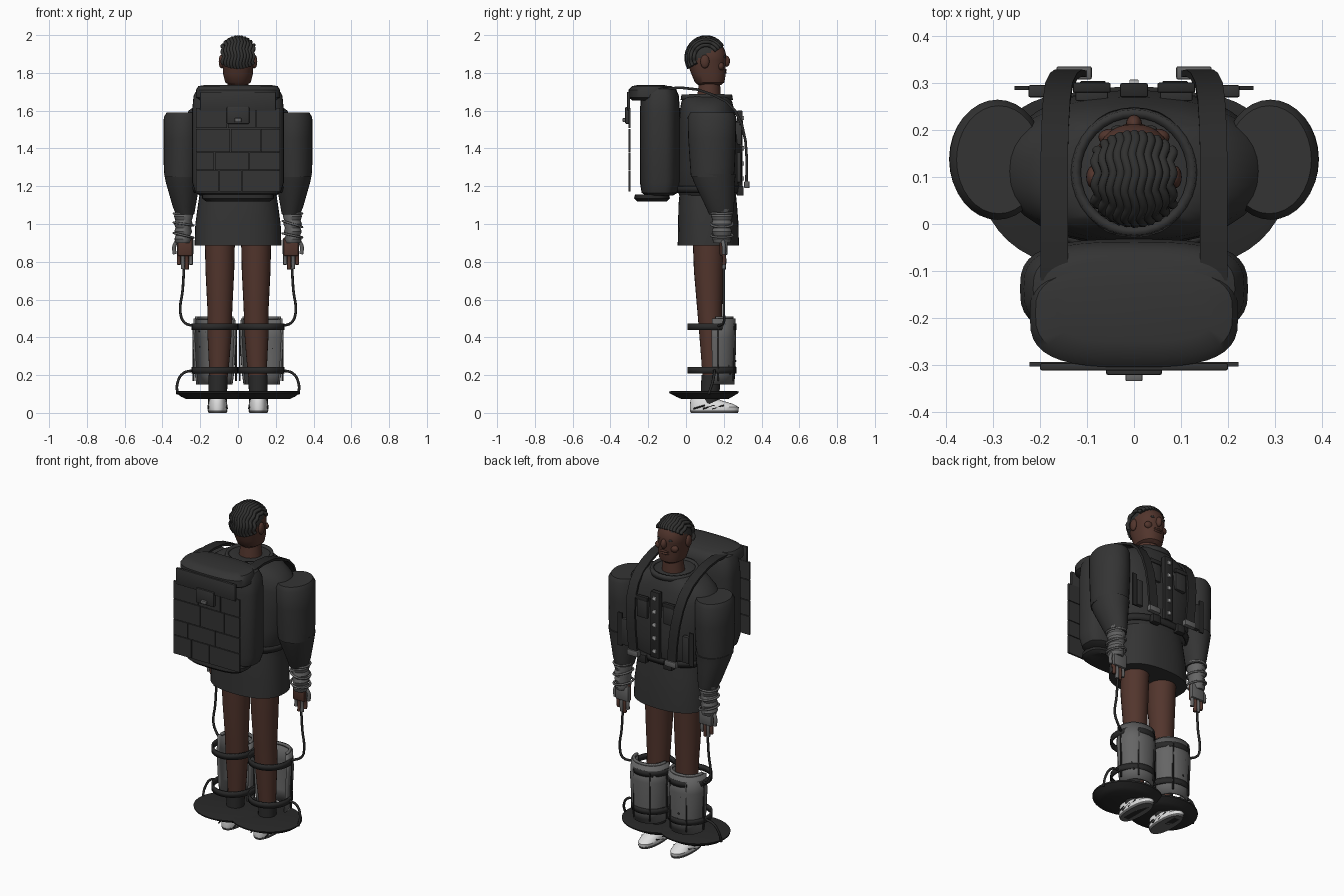
import bpy, bmesh, math, random
from mathutils import Vector

random.seed(4)


def material(name, r, g, b):
    m = bpy.data.materials.new(name)
    m.diffuse_color = (r, g, b, 1)
    return m


CLOTH = material("charcoal cloth", 0.034, 0.034, 0.034)
DARK = material("dark strap", 0.022, 0.022, 0.022)
SKIN = material("brown skin", 0.085, 0.036, 0.026)
HAIR = material("black hair", 0.03, 0.03, 0.029)
GREY = material("grey wrap", 0.13, 0.13, 0.13)
METAL = material("light metal", 0.45, 0.45, 0.45)
WHITE = material("white shoe", 0.75, 0.75, 0.75)


def finish(name, bm, *mats):
    bmesh.ops.recalc_face_normals(bm, faces=bm.faces[:])
    me = bpy.data.meshes.new(name)
    bm.to_mesh(me)
    bm.free()
    for m in mats:
        me.materials.append(m)
    ob = bpy.data.objects.new(name, me)
    bpy.context.collection.objects.link(ob)
    return ob


def loft(name, rings, mat, n=32, power=2.0, arc=None, wall=0):
    """Stack of rings (cx, cy, z, rx, ry); arc makes an open shell, wall a hollow band."""
    bm = bmesh.new()
    a0, a1 = arc or (0, 2 * math.pi)
    rows = []
    for cx, cy, z, rx, ry in rings:
        row = []
        for i in range(n + 1 if arc else n):
            a = a0 + (a1 - a0) * i / n
            c, s = math.cos(a), math.sin(a)
            x = math.copysign(abs(c) ** (2 / power), c)
            y = math.copysign(abs(s) ** (2 / power), s)
            row.append(bm.verts.new((cx + rx * x, cy + ry * y, z)))
        rows.append(row)
    for lo, hi in zip(rows, rows[1:]):
        for i in range(n):
            j = (i + 1) % len(lo)
            bm.faces.new((lo[i], lo[j], hi[j], hi[i]))
    if not wall:
        bm.faces.new(rows[0][::-1])
        bm.faces.new(rows[-1])
    ob = finish(name, bm, mat)
    if wall:
        mod = ob.modifiers.new("wall", "SOLIDIFY")
        mod.thickness = wall
        mod.offset = 0
    return ob


def box(name, lo, hi, mat, bevel=0.0):
    bm = bmesh.new()
    bmesh.ops.create_cube(bm, size=1)
    for v in bm.verts:
        v.co = Vector([(a + b) / 2 + c * (b - a) for a, b, c in zip(lo, hi, v.co)])
    if bevel:
        bmesh.ops.bevel(bm, geom=bm.edges[:], offset=bevel, segments=2, affect="EDGES", profile=0.5)
    return finish(name, bm, mat)


def side_box(name, s, lo, hi, mat, bevel=0.0):
    xs = sorted((s * lo[0], s * hi[0]))
    return box(name, (xs[0], lo[1], lo[2]), (xs[1], hi[1], hi[2]), mat, bevel)


def tube(name, pts, r, mat, cyclic=False):
    cu = bpy.data.curves.new(name, "CURVE")
    cu.dimensions = "3D"
    cu.bevel_depth, cu.bevel_resolution, cu.resolution_u = r, 2, 4
    cu.use_fill_caps = True
    sp = cu.splines.new("BEZIER")
    sp.bezier_points.add(len(pts) - 1)
    for p, co in zip(sp.bezier_points, pts):
        p.co = co
        p.handle_left_type = p.handle_right_type = "AUTO"
    sp.use_cyclic_u = cyclic
    cu.materials.append(mat)
    ob = bpy.data.objects.new(name, cu)
    bpy.context.collection.objects.link(ob)
    return ob


def ball(name, c, r, mat):
    bm = bmesh.new()
    bmesh.ops.create_uvsphere(bm, u_segments=16, v_segments=10, radius=1)
    for v in bm.verts:
        v.co = Vector([a + b * k for a, b, k in zip(c, v.co, r)])
    return finish(name, bm, mat)


def ribbon(name, pts, width, thick, mat):
    """Flat strap along a path, wide in x."""
    bm = bmesh.new()
    rows = []
    for i, p in enumerate(pts):
        t = Vector(pts[min(i + 1, len(pts) - 1)]) - Vector(pts[max(i - 1, 0)])
        nrm = Vector((0, -t.z, t.y)).normalized() * thick / 2
        w = Vector((width / 2, 0, 0))
        rows.append([bm.verts.new(Vector(p) + d) for d in (w + nrm, nrm - w, -w - nrm, w - nrm)])
    for a, b in zip(rows, rows[1:]):
        for i in range(4):
            bm.faces.new((a[i], a[(i + 1) % 4], b[(i + 1) % 4], b[i]))
    bm.faces.new(rows[0])
    bm.faces.new(rows[-1])
    return finish(name, bm, mat)


# Head, neck and face
head_rings = [(0, .125, 1.735, .045, .06), (0, .125, 1.75, .068, .078), (0, .12, 1.79, .078, .09)]
for k in range(15):
    a = -0.25 + k / 14 * 1.75
    head_rings.append((0, .108, 1.88 + .107 * math.sin(a), .086 * math.cos(a), .105 * math.cos(a)))
head = loft("head", head_rings, SKIN, power=2.3)
head.data.materials.append(HAIR)
for f in head.data.polygons:
    if f.center.z > 1.845 + 0.48 * f.center.y:
        f.material_index = 1
loft("neck", [(0, .12, 1.64, .068, .065), (0, .125, 1.76, .054, .055)], SKIN)
ball("nose", (0, .213, 1.862), (.017, .02, .03), SKIN)
for z in (1.802, 1.815):
    ball("lip", (0, .202, z), (.03, .014, .008), SKIN)
for s in (1, -1):
    ball("ear", (s * .088, .1, 1.86), (.014, .024, .036), SKIN)
    ball("cheek", (s * .05, .185, 1.835), (.026, .018, .022), SKIN)
    ball("eye", (s * .035, .203, 1.885), (.014, .007, .007), HAIR)

# Wavy braids from brow to nape
for i in range(11):
    x = (i - 5) * .0158
    k = math.sqrt(1 - (x / .1) ** 2)
    pts = []
    for j in range(17):
        a = math.radians(34 + j * 11)
        pts.append((x + .004 * math.sin(j * 1.6), .106 + .104 * k * math.cos(a), 1.88 + .109 * k * math.sin(a)))
    tube("hair_braid", pts, .0105, HAIR)

# Jacket, belt and skirt
loft("jacket", [(0, .115, 1.15, .205, .15), (0, .115, 1.19, .235, .165), (0, .12, 1.3, .25, .165),
                (0, .12, 1.42, .275, .165), (0, .115, 1.54, .28, .155), (0, .112, 1.6, .262, .145),
                (0, .11, 1.645, .2, .135), (0, .11, 1.675, .13, .12)], CLOTH, 40, 2.3)
loft("collar", [(0, .11, 1.655, .13, .13), (0, .11, 1.685, .122, .125)], CLOTH, wall=.018)
loft("skirt", [(0, .118, .885, .23, .162), (0, .118, 1.0, .226, .16), (0, .115, 1.1, .212, .155),
               (0, .115, 1.18, .2, .147)], CLOTH, 40, 2.4)
loft("belt", [(0, .115, 1.165, .228, .168), (0, .115, 1.2, .24, .172)], DARK, 40, 2.3, wall=.012)
box("placket", (-.03, .27, 1.2), (.03, .3, 1.6), DARK, .004)
for i in range(5):
    z = 1.23 + i * .08
    box("button", (-.01, .29, z), (.01, .308, z + .022), METAL, .003)
for s in (1, -1):
    side_box("chest_pocket", s, (.055, .262, 1.42), (.125, .296, 1.54), CLOTH, .004)
    side_box("pocket_flap", s, (.05, .28, 1.525), (.13, .301, 1.55), DARK, .003)
    side_box("lower_pocket", s, (.18, .27, 1.22), (.225, .296, 1.38), CLOTH, .004)
    side_box("side_strip", s, (.225, .285, 1.21), (.255, .294, 1.41), DARK)
    side_box("belt_pouch", s, (.06, .27, 1.15), (.115, .305, 1.2), DARK, .004)

# Backpack with lid, tray and tiled panel
loft("backpack", [(0, -.14, 1.15, .19, .07), (0, -.14, 1.165, .225, .095), (0, -.138, 1.22, .243, .106),
                  (0, -.138, 1.6, .243, .106), (0, -.138, 1.68, .235, .1), (0, -.138, 1.715, .215, .085),
                  (0, -.138, 1.73, .17, .06)], CLOTH, 40, 3)
loft("pack_lid", [(0, -.195, 1.655, .2, .09), (0, -.195, 1.67, .222, .11), (0, -.195, 1.71, .222, .11),
                  (0, -.19, 1.73, .21, .095), (0, -.185, 1.737, .17, .065)], CLOTH, 40, 3)
loft("pack_tray", [(0, -.18, 1.12, .17, .08), (0, -.18, 1.135, .19, .095), (0, -.18, 1.155, .19, .09)], DARK, 32, 3)
box("panel_flap", (-.2, -.312, 1.6), (.2, -.296, 1.7), CLOTH, .004)
rows = [(1.17, 1.285, (-.225, -.1, .02, .225)), (1.285, 1.38, (-.225, -.125, .06, .225)),
        (1.38, 1.505, (-.225, -.04, .12, .225)), (1.505, 1.615, (-.225, -.055, .095, .225))]
for z0, z1, xs in rows:
    for a, b in zip(xs, xs[1:]):
        box("panel_tile", (a + .002, -.304, z0 + .002), (b - .002, -.294, z1 - .002), CLOTH)
box("clasp", (-.06, -.322, 1.53), (.06, -.298, 1.62), CLOTH, .006)
box("clasp_clip", (-.018, -.335, 1.54), (.018, -.318, 1.56), GREY, .003)

for s in (1, -1):
    # Shoulder straps and end buckles
    path = [(.17, -.12, 1.715), (.17, -.03, 1.722), (.17, .06, 1.712), (.17, .14, 1.685), (.168, .21, 1.65),
            (.165, .26, 1.6), (.16, .295, 1.53), (.15, .315, 1.44), (.14, .322, 1.34), (.13, .32, 1.22)]
    ribbon("shoulder_strap", [(s * x, y, z) for x, y, z in path], .058, .014, DARK)
    side_box("strap_buckle", s, (.09, .308, 1.19), (.165, .336, 1.225), GREY, .004)

    # Sleeves
    loft("upper_sleeve", [(s * .295, .14, 1.25, .094, .114), (s * .293, .14, 1.3, .1, .118),
                          (s * .291, .138, 1.45, .103, .126), (s * .291, .137, 1.565, .102, .128),
                          (s * .288, .137, 1.59, .09, .115)], CLOTH)
    loft("lower_sleeve", [(s * .28, .185, 1.05, .048, .062), (s * .285, .18, 1.09, .06, .075),
                          (s * .292, .15, 1.22, .09, .108), (s * .293, .145, 1.265, .098, .118)], CLOTH)

    # Wrapped forearm, palm and fingers
    wrap = []
    for i in range(11):
        r = (.054 if i % 2 else .047) - (10 - i) * .001
        wrap.append((s * (.292 - .0006 * i), .19, .9 + i * .02, r, r + .006))
    loft("forearm_wrap", wrap, GREY, 20)
    for z in (.94, 1.0, 1.06):
        t = random.uniform(-.02, .02)
        tube("wrap_band", [(s * .288 + .052 * math.cos(a), .19 + .058 * math.sin(a), z + t * math.cos(a))
                           for a in [j * math.pi / 4 for j in range(8)]], .006, GREY, True)
    side_box("palm", s, (.24, .178, .83), (.32, .205, .93), SKIN, .01)
    side_box("glove_back", s, (.236, .196, .835), (.324, .22, .925), GREY, .008)
    for i, end in enumerate((.775, .75, .752, .775)):
        x = s * (.25 + i * .021)
        tube("finger", [(x, .198, .85), (x, .203, .81), (x, .2, end + .01)], .0105, GREY if i % 2 == 0 else SKIN)
    tube("thumb", [(s * .325, .195, .91), (s * .338, .2, .88), (s * .335, .2, .84)], .011, GREY)

    # Leg, sock and shoe
    loft("leg", [(s * .105, .135, .15, .046, .045), (s * .1, .133, .28, .055, .052), (s * .098, .13, .42, .064, .06),
                 (s * .096, .125, .55, .066, .066), (s * .096, .12, .75, .076, .078), (s * .096, .12, .93, .08, .085)], SKIN, 24)
    loft("sock", [(s * .108, .125, .04, .05, .05), (s * .106, .132, .2, .05, .05)], DARK, 24)
    loft("shoe", [(s * .108, .15, .012, .05, .128), (s * .108, .15, .03, .054, .13), (s * .108, .135, .048, .05, .113),
                  (s * .108, .105, .066, .044, .082), (s * .108, .09, .085, .038, .06)], WHITE, 28, 2.3)
    loft("shoe_sole", [(s * .108, .15, 0, .048, .124), (s * .108, .15, .013, .053, .13)], GREY, 28, 2.3)
    for k in (.08, .13, .18):
        for e in (1, -1):
            tube("shoe_stripe", [(s * .108 + e * .05, k - .04, .022), (s * .108 + e * .049, k + .02, .04)], .004, DARK)
    box("sole_tread", (s * .108 - .018, .06, -.001 + .001), (s * .108 + .018, .24, .006), DARK)

    # Dished foot guard
    loft("foot_guard", [(s * .125, .1, .074, .15, .125), (s * .125, .097, .085, .175, .148),
                        (s * .125, .095, .105, .202, .183), (s * .125, .095, .113, .203, .185),
                        (s * .125, .095, .116, .19, .17)], DARK, 40)

    # Shin shell, hoops and rods
    loft("shin_guard", [(s * .125, .155, .15, .09, .095), (s * .125, .155, .22, .1, .1), (s * .125, .155, .4, .11, .105),
                        (s * .125, .155, .5, .104, .1)], GREY, 24, 2.2, arc=(-.15, math.pi + .15), wall=.012)
    loft("shin_rim", [(s * .125, .155, .495, .095, .09), (s * .125, .155, .51, .095, .09)], GREY, 24, 2.2,
         arc=(0, math.pi), wall=.014)
    for z in (.225, .455):
        loft("leg_hoop", [(s * .123, .137, z - .017, .117, .125), (s * .123, .137, z + .017, .117, .125)], DARK, 32, wall=.01)
    for a in (0.25, 1.1, 2.05, 2.9):
        x, y = s * .123 + .117 * math.cos(a), .14 + .125 * math.sin(a)
        tube("guard_rod", [(x, y, .17), (x, y, .46)], .005, DARK)
    for k in range(8):
        a, z = random.uniform(.5, 2.6), random.uniform(.19, .47)
        ball("guard_rivet", (s * .125 + .106 * math.cos(a), .155 + .106 * math.sin(a), z), (.006, .006, .006), DARK)

    # Hand cable and lower cable
    tube("hand_cable", [(s * .285, .2, .78), (s * .293, .2, .65), (s * .305, .2, .53), (s * .285, .2, .48),
                        (s * .235, .17, .46)], .007, DARK)
    tube("foot_cable", [(s * .235, .15, .225), (s * .29, .15, .21), (s * .32, .14, .16), (s * .322, .12, .1)], .007, DARK)

# Smooth shading with crisp edges
bpy.ops.object.select_all(action="DESELECT")
for ob in bpy.context.collection.objects:
    if ob.type == "MESH":
        ob.select_set(True)
        bpy.context.view_layer.objects.active = ob
bpy.ops.object.shade_smooth_by_angle(angle=math.radians(38))
